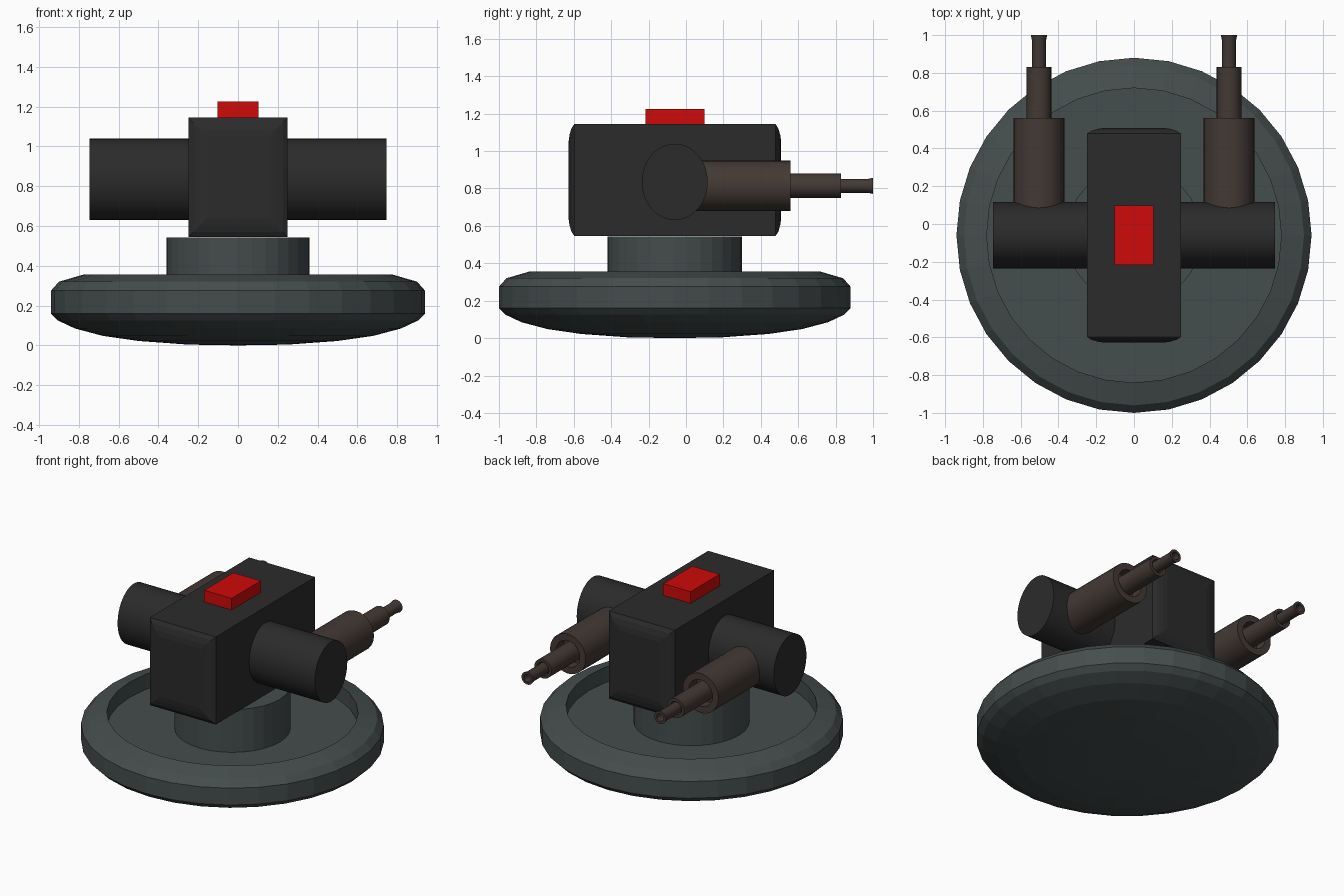
import bpy, bmesh, math
from mathutils import Matrix, Vector

if "Cube" in bpy.data.objects:
    bpy.data.objects.remove(bpy.data.objects["Cube"])


def material(name, rgb):
    m = bpy.data.materials.new(name)
    m.diffuse_color = (*rgb, 1)
    m.use_nodes = True
    m.node_tree.nodes["Principled BSDF"].inputs["Base Color"].default_value = m.diffuse_color
    return m


SLATE = material("slate grey", (0.060, 0.074, 0.074))
BLACK = material("charcoal", (0.024, 0.024, 0.024))
BROWN = material("dark brown", (0.056, 0.041, 0.034))
RED = material("red", (0.62, 0.003, 0.003))


def finish(name, bm, mat, smooth=None):
    bmesh.ops.recalc_face_normals(bm, faces=bm.faces)
    me = bpy.data.meshes.new(name)
    bm.to_mesh(me)
    bm.free()
    me.materials.append(mat)
    ob = bpy.data.objects.new(name, me)
    bpy.context.collection.objects.link(ob)
    if smooth:
        bpy.context.view_layer.objects.active = ob
        ob.select_set(True)
        bpy.ops.object.shade_smooth_by_angle(angle=math.radians(smooth))
        ob.select_set(False)
    return ob


def lathe(name, profile, sides, mat, matrix, smooth=None):
    """Spin (radius, height) points round the local z axis."""
    bm = bmesh.new()
    rings = []
    for r, h in profile:
        n = 1 if r == 0 else sides
        rings.append([bm.verts.new((r * math.cos(2 * math.pi * i / sides),
                                    r * math.sin(2 * math.pi * i / sides), h))
                      for i in range(n)])
    for a, b in zip(rings, rings[1:]):
        for i in range(sides):
            j = (i + 1) % sides
            quad = [a[i % len(a)], a[j % len(a)], b[j % len(b)], b[i % len(b)]]
            bm.faces.new(list(dict.fromkeys(quad)))
    bm.transform(matrix)
    return finish(name, bm, mat, smooth)


def box(name, lo, hi, mat, pillow=()):
    """Box; pillow lists (inset, bulge) steps for the front and back faces."""
    bm = bmesh.new()
    lo, hi = Vector(lo), Vector(hi)
    bmesh.ops.create_cube(bm, size=1, matrix=Matrix.Translation((lo + hi) / 2)
                          @ Matrix.Diagonal((*(hi - lo), 1)))
    bm.normal_update()
    ends = [f for f in bm.faces if abs(f.normal.y) > 0.9]
    for inset, bulge in pillow:
        for f in ends:
            bmesh.ops.inset_region(bm, faces=[f], thickness=inset, depth=bulge)
    return finish(name, bm, mat)


CY = -0.06  # shared centre line of base, neck and arms

# Dished base with a raised rim, and neck
lathe("base", [(0, 0), (0.25, 0.004), (0.5, 0.022), (0.68, 0.048), (0.82, 0.085),
               (0.905, 0.125), (0.94, 0.16), (0.94, 0.275), (0.90, 0.32),
               (0.78, 0.355), (0.78, 0.25), (0, 0.25)],
      32, SLATE, Matrix.Translation((0, CY, 0)))
lathe("neck", [(0, 0.2), (0.36, 0.2), (0.36, 0.543), (0, 0.543)],
      32, SLATE, Matrix.Translation((0, CY, 0)))

# Body with pillowed ends, and button on top
box("body", (-0.25, -0.597, 0.545), (0.25, 0.478, 1.145), BLACK,
    [(0.035, 0.016), (0.05, 0.01), (0.05, 0.005)])
box("button", (-0.104, -0.217, 1.14), (0.104, 0.098, 1.225), RED)

# Oval cross arm running through the body
lathe("cross_arm", [(0, -0.747), (1, -0.747), (1, 0.747), (0, 0.747)], 48, BLACK,
      Matrix.Translation((0, CY, 0.835)) @ Matrix.Diagonal((1, 0.176, 0.204, 1))
      @ Matrix.Rotation(math.pi / 2, 4, 'Y'), 30)

# Stepped hollow barrels pointing back
for side, x in (("left", -0.503), ("right", 0.503)):
    lathe(side + "_barrel",
          [(0, 0), (0.135, 0), (0.135, 0.56), (0.09, 0.56), (0.09, 0.48),
           (0.065, 0.48), (0.065, 0.83), (0.045, 0.83), (0.045, 0.79),
           (0.037, 0.79), (0.037, 0.97), (0.043, 1.0), (0.026, 1.0),
           (0.026, 0.93), (0, 0.93)],
          32, BROWN, Matrix.Translation((x, 0, 0.814))
          @ Matrix.Rotation(-math.pi / 2, 4, 'X'), 30)
